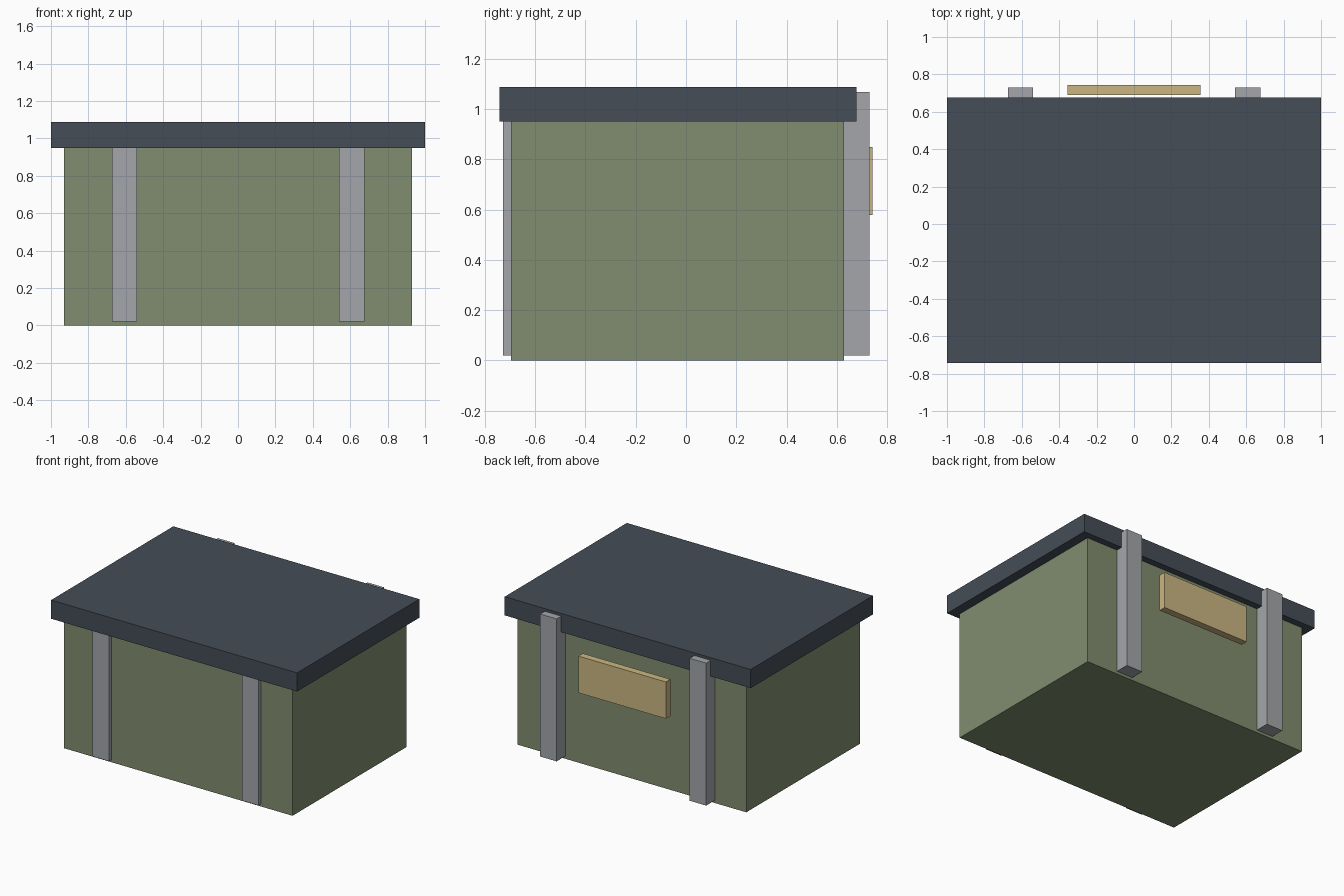
import bpy

if "Cube" in bpy.data.objects:
    bpy.data.objects.remove(bpy.data.objects["Cube"])


def material(name, color):
    m = bpy.data.materials.new(name)
    m.diffuse_color = (*color, 1)
    m.use_nodes = True
    m.node_tree.nodes["Principled BSDF"].inputs["Base Color"].default_value = m.diffuse_color
    return m


def box(name, x, y, z, mat=None):
    """Box from (min, max) ranges on each axis."""
    bpy.ops.mesh.primitive_cube_add(
        size=1, location=[(r[0] + r[1]) / 2 for r in (x, y, z)])
    ob = bpy.context.object
    ob.name = name
    ob.scale = [r[1] - r[0] for r in (x, y, z)]
    bpy.ops.object.transform_apply(location=False, rotation=False, scale=True)
    if mat:
        ob.data.materials.append(mat)
    return ob


green = material("olive_green", (0.22, 0.27, 0.16))
slate = material("dark_slate", (0.06, 0.075, 0.095))
grey = material("strap_grey", (0.37, 0.38, 0.40))
tan = material("label_tan", (0.60, 0.47, 0.22))

# Crate body and overhanging lid
box("body", (-0.93, 0.93), (-0.695, 0.628), (0, 0.96), green)
box("lid", (-1, 1), (-0.742, 0.677), (0.95, 1.087), slate)

# Vertical straps, front and back, on both sides
for side, cx in (("left", -0.608), ("right", 0.608)):
    for face, y in (("front", (-0.727, -0.627)), ("back", (0.627, 0.73))):
        box(f"{face}_strap_{side}", (cx - 0.067, cx + 0.067), y,
            (0.02, 1.067), grey)

# Plate standing off the back wall
box("back_plate", (-0.356, 0.356), (0.69, 0.742), (0.578, 0.848), tan)
